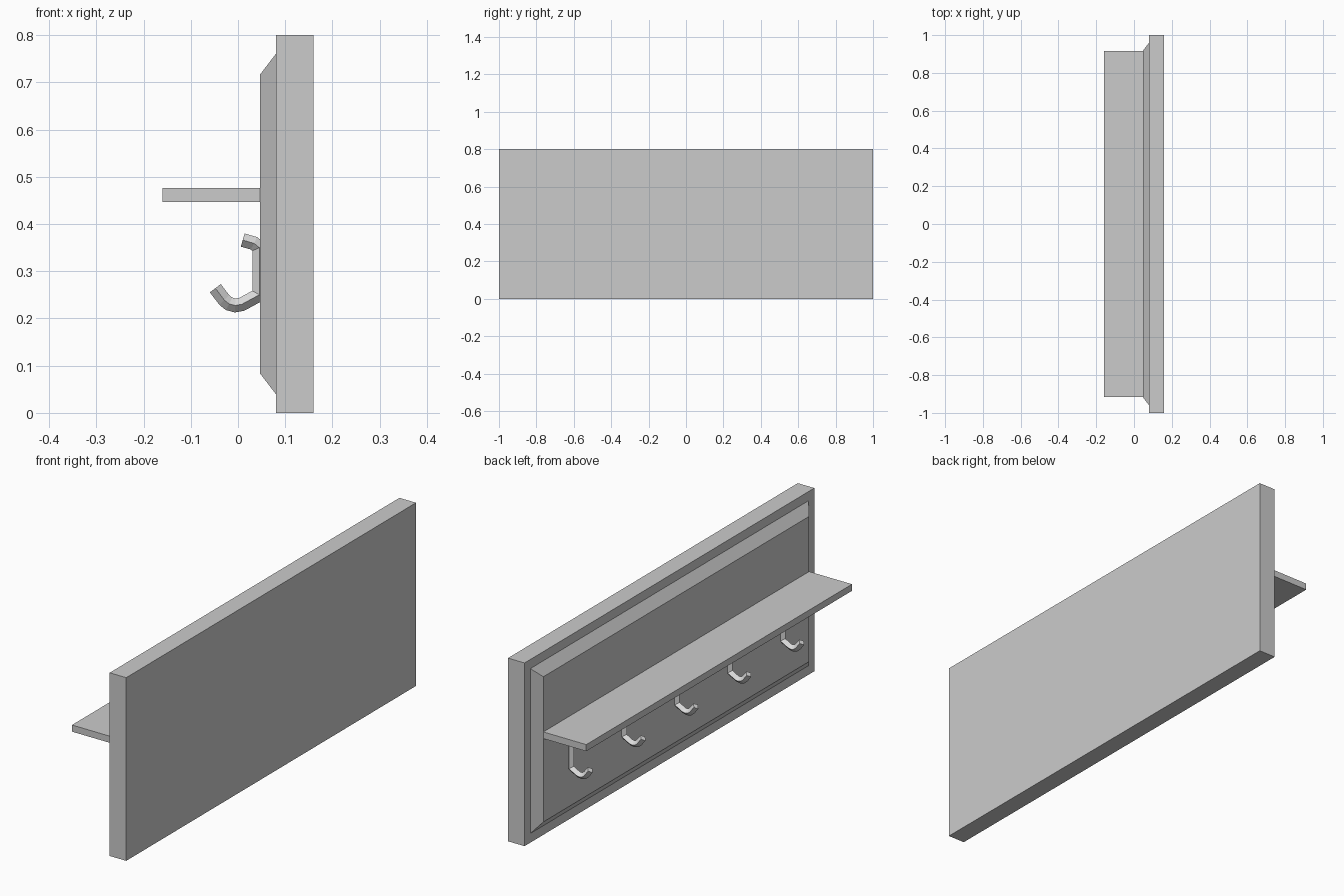
import bpy, bmesh
from mathutils import Vector

cube = bpy.data.objects.get("Cube")
if cube:
    bpy.data.objects.remove(cube, do_unlink=True)


def material(name, value):
    mat = bpy.data.materials.new(name)
    mat.use_nodes = True
    colour = (value, value, value, 1)
    mat.diffuse_color = colour
    mat.node_tree.nodes["Principled BSDF"].inputs["Base Color"].default_value = colour
    return mat


def finish(name, bm, mat):
    bmesh.ops.recalc_face_normals(bm, faces=bm.faces)
    mesh = bpy.data.meshes.new(name)
    bm.to_mesh(mesh)
    bm.free()
    mesh.materials.append(mat)
    obj = bpy.data.objects.new(name, mesh)
    bpy.context.collection.objects.link(obj)
    return obj


def box(name, low, high, mat):
    low, high = Vector(low), Vector(high)
    bm = bmesh.new()
    bmesh.ops.create_cube(bm, size=1)
    for v in bm.verts:
        v.co = (low + high) / 2 + v.co * (high - low)
    return finish(name, bm, mat)


board_grey = material("board grey", 0.6)
hook_grey = material("hook grey", 0.72)

# Backing board, with its back on +x
box("backing_board", (0.08, -1, 0), (0.16, 1, 0.8), board_grey)

# Raised panel with sloping edges
bm = bmesh.new()
rings = []
for x, inset in ((0.08, 0.04), (0.047, 0.083)):
    y, low, high = 1 - inset, inset, 0.8 - inset
    rings.append([bm.verts.new((x, *p)) for p in ((-y, low), (y, low), (y, high), (-y, high))])
for i in range(4):
    j = (i + 1) % 4
    bm.faces.new((rings[0][i], rings[0][j], rings[1][j], rings[1][i]))
bm.faces.new(rings[0])
bm.faces.new(rings[1])
finish("raised_panel", bm, board_grey)

# Shelf
box("shelf", (-0.16, -0.917, 0.447), (0.047, 0.917, 0.476), board_grey)

# Hooks: a diamond section swept along a bent path in the x-z plane
PATH = [(0.01, 0.366), (0.034, 0.359), (0.045, 0.35), (0.045, 0.25), (0.008, 0.23),
        (-0.006, 0.2275), (-0.019, 0.231), (-0.029, 0.239), (-0.048, 0.264)]
RADIUS = 0.0145


def hook(name, y):
    bm = bmesh.new()
    points = [Vector((x, y, z)) for x, z in PATH]
    side = Vector((0, RADIUS, 0))
    sections = []
    for i, p in enumerate(points):
        before = (p - points[max(i - 1, 0)]).normalized()
        after = (points[min(i + 1, len(points) - 1)] - p).normalized()
        along = (before + after).normalized()
        # widen the section at bends so the bar keeps its thickness
        stretch = 1 / max(along.dot(before), along.dot(after))
        across = Vector((-along.z, 0, along.x)) * RADIUS * stretch
        sections.append([bm.verts.new(p + d) for d in (across, side, -across, -side)])
    for a, b in zip(sections, sections[1:]):
        for i in range(4):
            j = (i + 1) % 4
            bm.faces.new((a[i], a[j], b[j], b[i]))
    bm.faces.new(sections[0])
    bm.faces.new(sections[-1])
    finish(name, bm, hook_grey)


for n in range(5):
    hook(f"hook_{n + 1}", (n - 2) * 0.365)
